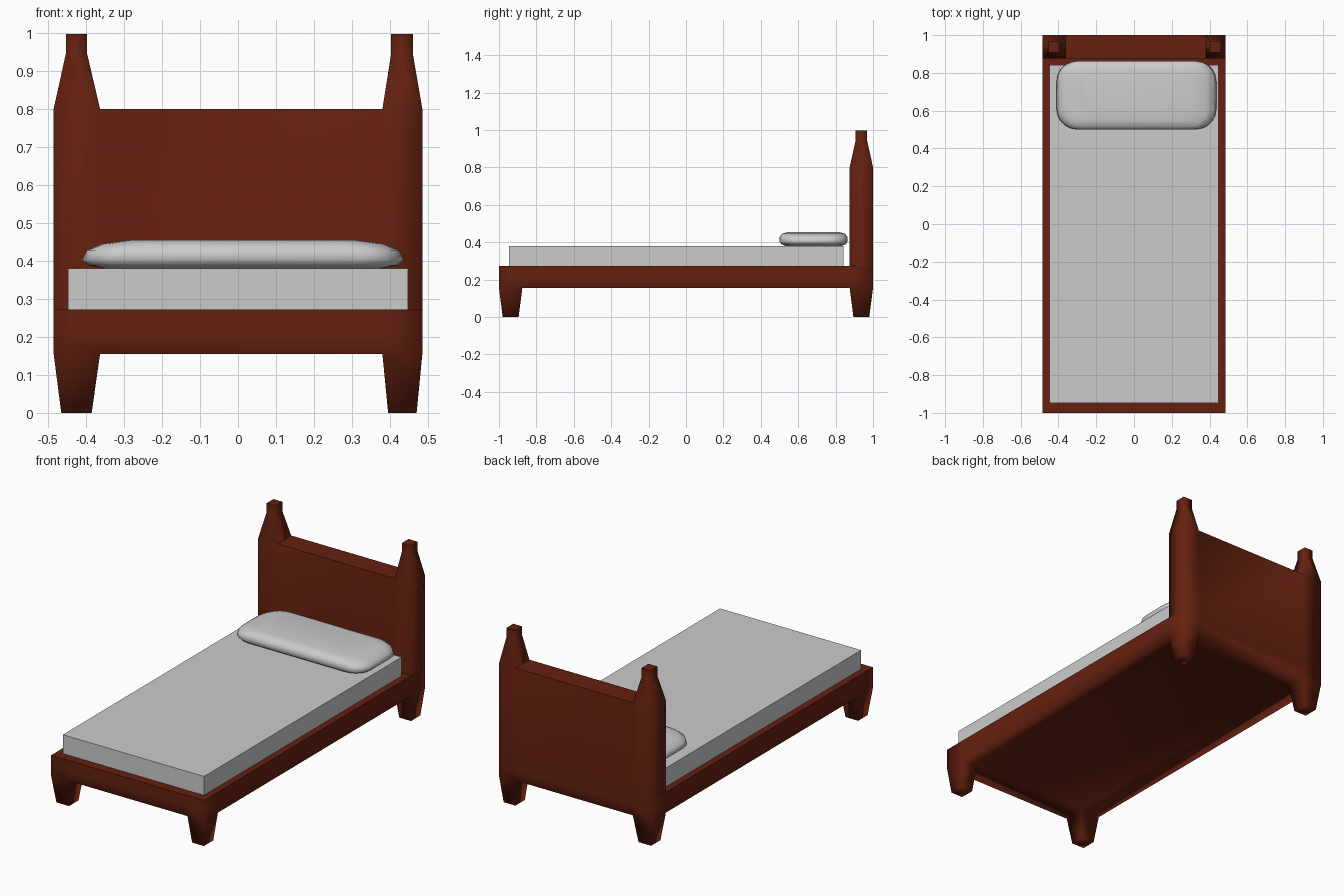
import bpy, bmesh
from math import cos, sin, pi, radians
from mathutils import Vector

if "Cube" in bpy.data.objects:
    bpy.data.objects.remove(bpy.data.objects["Cube"])


def box(bm, lo, hi):
    lo, hi = Vector(lo), Vector(hi)
    for v in bmesh.ops.create_cube(bm, size=1)["verts"]:
        v.co = Vector([lo[i] + (v.co[i] + 0.5) * (hi[i] - lo[i]) for i in range(3)])


def cut(bm, axis, value):
    no = [0, 0, 0]
    no[axis] = 1
    co = [0, 0, 0]
    co[axis] = value
    bmesh.ops.bisect_plane(bm, geom=bm.verts[:] + bm.edges[:] + bm.faces[:],
                           plane_co=co, plane_no=no)


def extrude_corner(bm, face, z, x0, x1, y0, y1):
    # extrude one quad to height z with a new rectangular outline
    new = bmesh.ops.extrude_discrete_faces(bm, faces=[face])["faces"][0]
    c = new.calc_center_median()
    for v in new.verts:
        v.co = (x1 if v.co.x > c.x else x0, y1 if v.co.y > c.y else y0, z)
    return new


def finish(bm, name):
    bmesh.ops.recalc_face_normals(bm, faces=bm.faces[:])
    me = bpy.data.meshes.new(name)
    bm.to_mesh(me)
    bm.free()
    ob = bpy.data.objects.new(name, me)
    bpy.context.collection.objects.link(ob)
    return ob


def face_at(bm, x, y, z):
    return min(bm.faces, key=lambda f: (f.calc_center_median() - Vector((x, y, z))).length)


# bed frame: platform slab, headboard, posts and legs as one mesh
bm = bmesh.new()
box(bm, (-0.485, -1, 0.155), (0.485, 1, 0.272))
for axis, values in ((0, (-0.363, 0.38)), (1, (-0.875, 0.875)), (2, (0.21,))):
    for value in values:
        cut(bm, axis, value)

# headboard
strip = [f for f in bm.faces if f.normal.z > 0.9 and f.calc_center_median().y > 0.88]
new = bmesh.ops.extrude_face_region(bm, geom=strip)["geom"]
for v in new:
    if isinstance(v, bmesh.types.BMVert):
        v.co.z = 0.8

# tapered legs and finials, outlines as (x0, x1)
for xc, leg, post in ((-0.424, (-0.465, -0.385), (-0.453, -0.397)),
                      (0.432, (0.395, 0.47), (0.403, 0.46))):
    for yc, ys in ((-0.9375, (-0.98, -0.895)), (0.9375, (0.895, 0.98))):
        extrude_corner(bm, face_at(bm, xc, yc, 0.155), 0, *leg, *ys)
    top = extrude_corner(bm, face_at(bm, xc, 0.9375, 0.8), 0.945, *post, 0.907, 0.968)
    extrude_corner(bm, top, 0.997, *post, 0.907, 0.968)

# soft shading with crisp upper rims
bmesh.ops.recalc_face_normals(bm, faces=bm.faces[:])
for f in bm.faces:
    f.smooth = True
for e in bm.edges:
    if any(abs(f.normal.z) > 0.95 and f.calc_center_median().z > 0.25 for f in e.link_faces):
        if e.calc_face_angle(0) > radians(50):
            e.smooth = False
frame = finish(bm, "bed_frame")
wood = bpy.data.materials.new("dark_wood")
wood.diffuse_color = (0.13, 0.015, 0.005, 1)
wood.use_nodes = True
wood.node_tree.nodes["Principled BSDF"].inputs["Base Color"].default_value = wood.diffuse_color
frame.data.materials.append(wood)

# mattress
bm = bmesh.new()
box(bm, (-0.447, -0.947, 0.27), (0.447, 0.843, 0.38))
finish(bm, "mattress")


# pillow: stacked rounded rectangles
def rounded_rect(hx, hy, r, z, steps=5):
    pts = []
    for q, (sx, sy) in enumerate(((1, 1), (-1, 1), (-1, -1), (1, -1))):
        for i in range(steps + 1):
            a = (q + i / steps) * pi / 2
            pts.append((0.013 + sx * (hx - r) + r * cos(a),
                        0.682 + sy * (hy - r) + r * sin(a), z))
    return pts


bm = bmesh.new()
rings = [[bm.verts.new(p) for p in rounded_rect(*spec)] for spec in (
    (0.36, 0.145, 0.07, 0.379), (0.405, 0.17, 0.095, 0.388),
    (0.423, 0.182, 0.11, 0.402), (0.41, 0.181, 0.105, 0.428),
    (0.37, 0.168, 0.09, 0.445), (0.30, 0.135, 0.06, 0.455))]
for a, b in zip(rings, rings[1:]):
    for i in range(len(a)):
        j = (i + 1) % len(a)
        bm.faces.new((a[i], a[j], b[j], b[i]))
bm.faces.new(rings[0])
bm.faces.new(rings[-1])
for f in bm.faces:
    f.smooth = True
finish(bm, "pillow")
